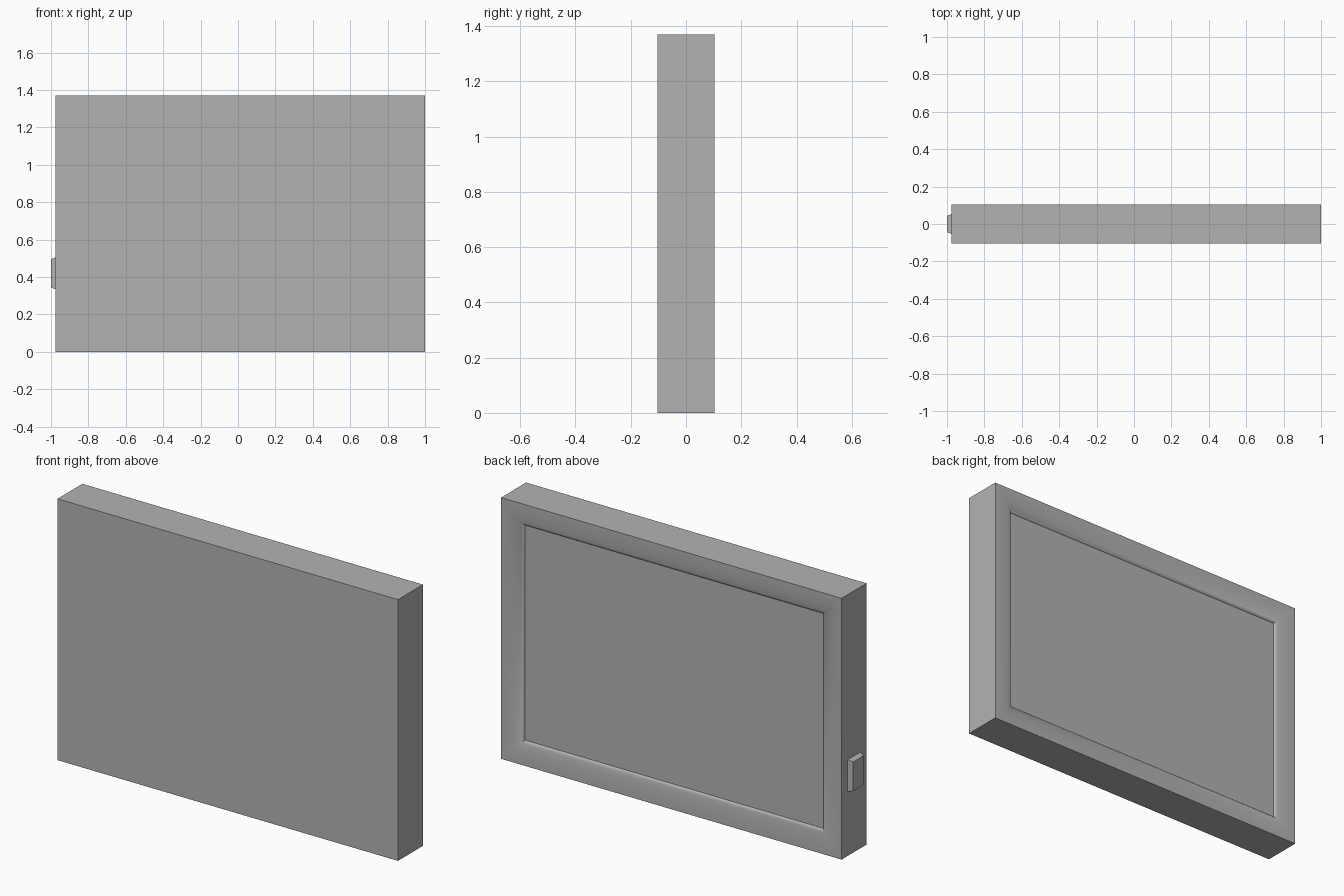
import bpy, bmesh, math

cube = bpy.data.objects.get("Cube")
if cube:
    bpy.data.objects.remove(cube, do_unlink=True)

grey = bpy.data.materials.new("plain grey")
grey.use_nodes = True
colour = (0.45, 0.45, 0.45, 1)
grey.diffuse_color = colour
grey.node_tree.nodes["Principled BSDF"].inputs["Base Color"].default_value = colour

LEFT, RIGHT, HEIGHT, HALF_DEPTH = -0.975, 1.0, 1.37, 0.103
BORDER, RECESS, STEPS = 0.121, 0.025, 10


def loft(name, rings):
    """Join four-cornered rings into a closed solid."""
    bm = bmesh.new()
    loops = [[bm.verts.new(p) for p in ring] for ring in rings]
    for a, b in zip(loops, loops[1:]):
        for i in range(4):
            j = (i + 1) % 4
            bm.faces.new((a[i], a[j], b[j], b[i]))
    bm.faces.new(loops[0][::-1])
    bm.faces.new(loops[-1])
    bmesh.ops.recalc_face_normals(bm, faces=bm.faces)
    mesh = bpy.data.meshes.new(name)
    bm.to_mesh(mesh)
    bm.free()
    mesh.materials.append(grey)
    obj = bpy.data.objects.new(name, mesh)
    bpy.context.collection.objects.link(obj)
    bpy.ops.object.select_all(action="DESELECT")
    obj.select_set(True)
    bpy.context.view_layer.objects.active = obj
    bpy.ops.object.shade_smooth_by_angle(angle=math.radians(30))
    return obj


def upright_ring(inset, y):
    x0, x1, z0, z1 = LEFT + inset, RIGHT - inset, inset, HEIGHT - inset
    return [(x0, y, z0), (x1, y, z0), (x1, y, z1), (x0, y, z1)]


def side_ring(x, half_y, half_z):
    return [(x, sy * half_y, 0.42 + sz * half_z)
            for sy, sz in ((-1, -1), (1, -1), (1, 1), (-1, 1))]


# Panel body: flat front, rounded border curving into the recessed back
rings = [upright_ring(0, -HALF_DEPTH)]
for i in range(STEPS + 1):
    t = i / STEPS * math.pi / 2
    rings.append(upright_ring(BORDER * math.sin(t),
                              HALF_DEPTH - RECESS * (1 - math.cos(t))))
loft("panel_body", rings)

# Tapered switch on the side
loft("side_switch", [side_ring(LEFT - 0.025, 0.043, 0.076),
                     side_ring(LEFT + 0.005, 0.055, 0.086)])
